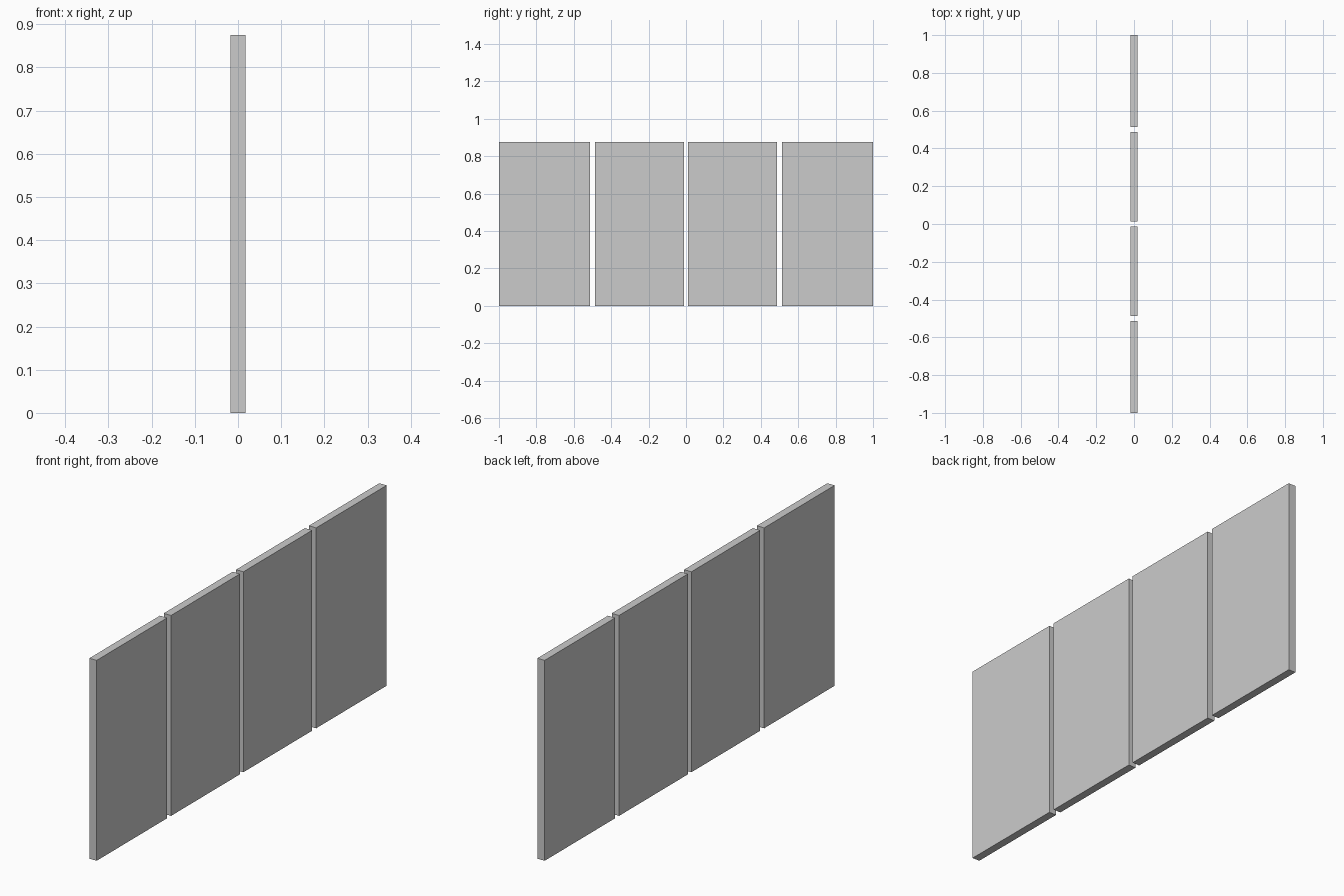
import bpy

if "Cube" in bpy.data.objects:
    bpy.data.objects.remove(bpy.data.objects["Cube"])

THICK, HEIGHT = 0.035, 0.875


def panel(name, y0, y1):
    bpy.ops.mesh.primitive_cube_add(size=1, location=(0, (y0 + y1) / 2, HEIGHT / 2))
    ob = bpy.context.object
    ob.name = name
    ob.scale = (THICK, y1 - y0, HEIGHT)
    bpy.ops.object.transform_apply(location=False, rotation=False, scale=True)


# Four upright panels in a row, mirrored about y = 0, with narrow gaps
for side, s in (("front", -1), ("back", 1)):
    for part, a, b in (("inner", 0.012, 0.487), ("outer", 0.514, 1.0)):
        panel(f"{side}_{part}_panel", *sorted((s * a, s * b)))
